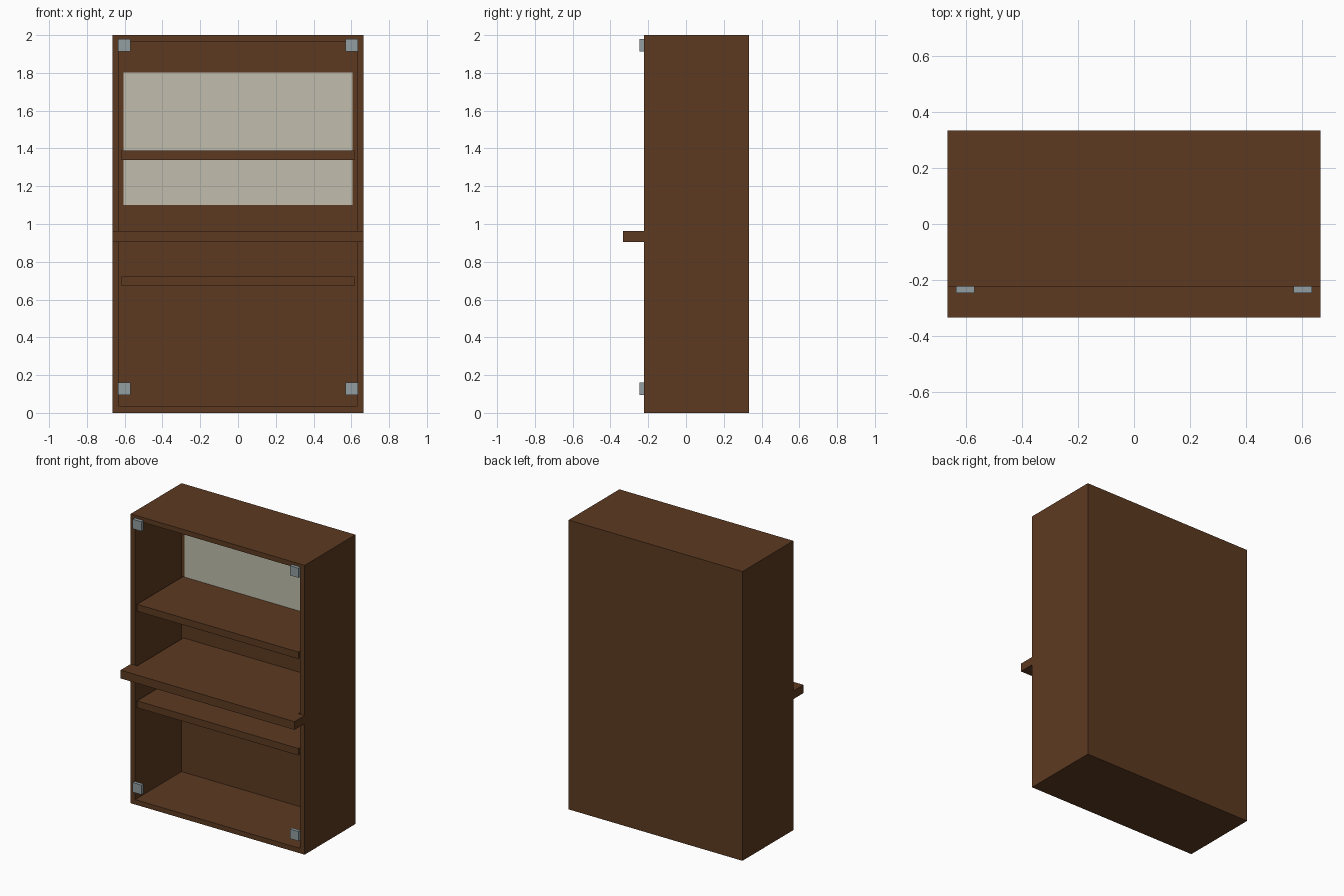
import bpy, bmesh

old = bpy.data.objects.get("Cube")
if old:
    bpy.data.objects.remove(old, do_unlink=True)


def material(name, rgb):
    # sRGB 0-255 to linear
    lin = [((c / 255 + 0.055) / 1.055) ** 2.4 for c in rgb]
    m = bpy.data.materials.new(name)
    m.use_nodes = True
    m.diffuse_color = (*lin, 1)
    m.node_tree.nodes["Principled BSDF"].inputs["Base Color"].default_value = (*lin, 1)
    return m


WOOD = material("dark brown wood", (93, 58, 33))
CREAM = material("pale cream panel", (193, 190, 174))
STEEL = material("grey metal", (146, 157, 161))

HALF_W, FRONT, BACK, TOP = 0.665, -0.222, 0.333, 2.0
WALL = 0.048
INNER_W = HALF_W - WALL
INNER_BACK = BACK - WALL


def finish(name, bm, mat):
    bmesh.ops.recalc_face_normals(bm, faces=bm.faces)
    me = bpy.data.meshes.new(name)
    bm.to_mesh(me)
    bm.free()
    me.materials.append(mat)
    ob = bpy.data.objects.new(name, me)
    bpy.context.collection.objects.link(ob)
    return ob


def box_mesh(x, y, z):
    bm = bmesh.new()
    bmesh.ops.create_cube(bm, size=1)
    for v in bm.verts:
        v.co = [r[0] if c < 0 else r[1] for c, r in zip(v.co, (x, y, z))]
    return bm


def box(name, x, y, z, mat):
    return finish(name, box_mesh(x, y, z), mat)


# Cabinet body: a box whose front is inset and pushed in to make the hollow
bm = box_mesh((-HALF_W, HALF_W), (FRONT, BACK), (0, TOP))
bm.normal_update()
front = min(bm.faces, key=lambda f: f.calc_center_median().y)
bmesh.ops.inset_individual(bm, faces=[front], thickness=WALL)
hollow = bmesh.ops.extrude_discrete_faces(bm, faces=[front])["faces"][0]
for v in hollow.verts:
    v.co.y = INNER_BACK
finish("cabinet_body", bm, WOOD)

# Shelves, flush with the front
for name, low in (("upper_shelf", 1.34), ("lower_shelf", 0.673)):
    box(name, (-INNER_W, INNER_W), (FRONT, INNER_BACK), (low, low + WALL), WOOD)

# Counter: T-shaped outline, with a full-width ledge in front of the body
bm = bmesh.new()
right = [(HALF_W, -0.333), (HALF_W, FRONT), (INNER_W, FRONT), (INNER_W, INNER_BACK)]
outline = right + [(-x, y) for x, y in reversed(right)]
face = bm.faces.new([bm.verts.new((x, y, 0.905)) for x, y in outline])
top = bmesh.ops.extrude_face_region(bm, geom=[face])["geom"]
bmesh.ops.translate(bm, vec=(0, 0, 0.057),
                    verts=[g for g in top if isinstance(g, bmesh.types.BMVert)])
finish("counter", bm, WOOD)

# Pale panel on the inside of the back
box("back_panel", (-0.605, 0.605), (INNER_BACK - 0.006, INNER_BACK), (1.1, 1.802), CREAM)

# Corner hinges on the front frame
for side, sx in (("left", 1), ("right", -1)):
    for level, z in (("top", 1.947), ("bottom", 0.127)):
        cx = sx * 0.601
        box(f"{level}_{side}_hinge", (cx - 0.033, cx + 0.033),
            (FRONT - 0.023, FRONT), (z - 0.033, z + 0.033), STEEL)
